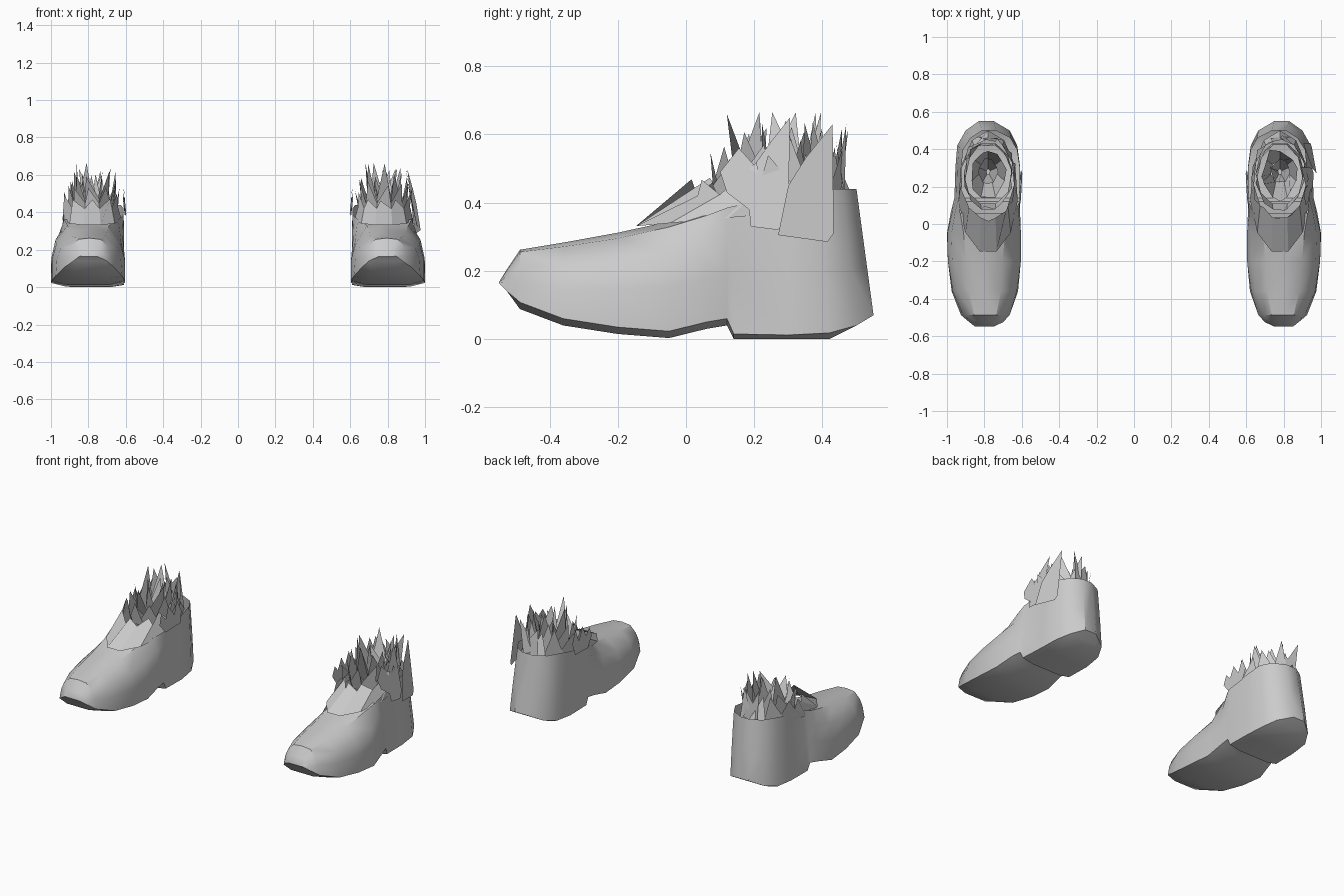
import bpy, bmesh, math, random

if "Cube" in bpy.data.objects:
    bpy.data.objects.remove(bpy.data.objects["Cube"])

grey = bpy.data.materials.new("soft grey")
grey.diffuse_color = (0.6, 0.6, 0.6, 1)
grey.use_nodes = True
grey.node_tree.nodes["Principled BSDF"].inputs["Base Color"].default_value = grey.diffuse_color


def add_object(name, verts, faces, mirror, angle=35):
    """Make a mesh on the right foot, or mirrored onto the left foot."""
    s = -1 if mirror else 1
    me = bpy.data.meshes.new(name)
    me.from_pydata([(s * x, y, z) for x, y, z in verts], [], faces)
    bm = bmesh.new()
    bm.from_mesh(me)
    bmesh.ops.recalc_face_normals(bm, faces=bm.faces)
    bm.to_mesh(me)
    bm.free()
    me.materials.append(grey)
    ob = bpy.data.objects.new(name, me)
    bpy.context.collection.objects.link(ob)
    bpy.ops.object.select_all(action='DESELECT')
    bpy.context.view_layer.objects.active = ob
    ob.select_set(True)
    bpy.ops.object.shade_smooth_by_angle(angle=math.radians(angle))
    return ob


# Cross-sections along the shoe: y, inner x, outer x, sole z, top z
SECTIONS = [
    (-.548, .75, .85, .163, .168), (-.525, .70, .88, .14, .205),
    (-.487, .665, .925, .108, .262), (-.36, .62, .975, .06, .283),
    (-.20, .605, .995, .035, .312), (-.05, .605, 1.0, .023, .345),
    (.06, .61, .98, .05, .368), (.12, .61, .965, .06, .385),
    (.14, .61, .96, .015, .39), (.30, .61, .955, .012, .42),
    (.42, .625, .945, .018, .44), (.50, .665, .90, .04, .44),
    (.55, .75, .83, .07, .44)]
TOE = [(1, 0), (.9, .4), (.74, .7), (.45, .96), (0, 1)]
INSTEP = [(1, 0), (1, .4), (.88, .7), (.5, .94), (0, 1)]
ANKLE = [(1, 0), (.975, .4), (.935, .75), (.9, 1), (0, 1)]


def mix(p, q, t):
    return [((1 - t) * a + t * c, (1 - t) * b + t * d)
            for (a, b), (c, d) in zip(p, q)]


def shoe_body(side, mirror):
    verts, faces = [], []
    for y, x0, x1, zb, zt in SECTIONS:
        t = min(1, max(0, (y + .08) / .2))
        front = mix(TOE, INSTEP, min(1, max(0, (y + .52) / .25)))
        half = mix(front, ANKLE, t)
        arch = [(-u, v) for u, v in half] + [(u, v) for u, v in half[-2::-1]]
        for u, v in arch:
            lean = -.05 * v * max(0, (y - .3) / .25)   # heel leans forward
            shift = -.015 * t * v                      # ankle sits inward
            verts.append(((x0 + x1) / 2 + shift + u * (x1 - x0) / 2,
                          y + lean, zb + v * (zt - zb)))
    n = 9
    for i in range(len(SECTIONS) - 1):
        for j in range(n - 1):
            # leave the ankle open on top
            if SECTIONS[i][0] >= .05 and j in (3, 4):
                continue
            a = i * n + j
            faces.append((a, a + 1, a + n + 1, a + n))
    last = (len(SECTIONS) - 1) * n
    faces.append(tuple(range(n)))
    faces.append(tuple(last + j for j in (0, 1, 2, 3, 5, 6, 7, 8)))
    add_object(side + "_shoe_body", verts, faces, mirror)
    # sole, bulging slightly downwards, sharing the section outline
    sv, sf = [], []
    for y, x0, x1, zb, zt in SECTIONS:
        drop = min(.02, zb) if -.5 < y < .5 else 0
        sv += [(x0, y, zb), (x0 + .2 * (x1 - x0), y, zb - drop),
               (x1 - .2 * (x1 - x0), y, zb - drop), (x1, y, zb)]
    for i in range(len(SECTIONS) - 1):
        for j in range(3):
            a = i * 4 + j
            sf.append((a, a + 4, a + 5, a + 1))
    add_object(side + "_sole", sv, sf, mirror)


def fur_band(name, mirror, rng, spikes, base, top, height, front=1):
    """Zigzag crown: base / top = (centre y, rx, ry, front z, back z)."""
    verts, faces = [], []

    def ring(spec, a):
        cy, rx, ry, zf, zb = spec
        k = (1 + math.sin(a)) / 2
        return [.78 + rx * math.cos(a), cy + ry * math.sin(a), zf + (zb - zf) * k]

    for i in range(spikes):
        a0, a1 = (-math.pi / 2 + 2 * math.pi * (i + d) / spikes for d in (-.5, .5))
        b0, b1, t0, t1 = ring(base, a0), ring(base, a1), ring(top, a0), ring(top, a1)
        tip = ring(top, a0 + (a1 - a0) * rng.uniform(.1, .9))
        grow = rng.uniform(.65, 1.1) * height
        back = (1 + math.sin((a0 + a1) / 2)) / 2
        tip[0] += (tip[0] - .78) * .1
        tip[1] += .03 * rng.uniform(-.5, 1)
        tip[2] = min(.665, tip[2] + grow * (front + (1 - front) * back))
        k = len(verts)
        verts += [b0, b1, t1, tip, t0]
        faces.append((k, k + 1, k + 2, k + 3, k + 4))
    add_object(name, verts, faces, mirror, 20)


def fur_panel(name, mirror, x, lean, bow, outline):
    """Loose side tuft; leans with height and curves along its length."""
    verts = [(x + lean * (z - .3) + bow * abs(y - .27), y, z) for y, z in outline]
    add_object(name, verts, [tuple(range(len(verts)))], mirror)


for side, mirror, seed in (("right", False, 4), ("left", True, 9)):
    rng = random.Random(seed)
    shoe_body(side, mirror)
    # fur from the outside of the collar to the middle of the opening
    fur_band(side + "_outer_fur", mirror, rng, 11, (.17, .16, .33, .33, .39),
             (.24, .14, .215, .42, .44), .17, front=.35)
    fur_band(side + "_middle_fur", mirror, rng, 10, (.27, .13, .17, .39, .40),
             (.25, .12, .18, .45, .46), .18, front=.6)
    fur_band(side + "_inner_fur", mirror, rng, 7, (.28, .05, .06, .38, .38),
             (.26, .09, .13, .47, .48), .18)
    fur_band(side + "_core_fur", mirror, rng, 5, (.28, .01, .015, .38, .38),
             (.28, .05, .07, .46, .47), .16)
    # loose side tufts
    fur_panel(side + "_inner_tuft", mirror, .59, .08, .06,
              [(.08, .44), (.13, .38), (.27, .39), (.29, .46), (.25, .54),
               (.22, .46), (.17, .53), (.14, .46), (.10, .5)])
    if not mirror:
        fur_panel("outer_front_tuft", mirror, .965, -.2, -.05,
                  [(.10, .49), (.12, .43), (.185, .38), (.19, .33),
                   (.27, .32), (.30, .36), (.305, .65), (.25, .58), (.2, .51),
                   (.155, .56)])
        fur_panel("outer_rear_tuft", mirror, .977, -.12, -.2,
                  [(.27, .305), (.415, .285), (.433, .31), (.43, .63),
                   (.35, .53), (.30, .45)])
    # tall spike at the heel
    add_object(side + "_heel_tuft", [(.73, .46, .42), (.83, .465, .42),
                                     (.85, .47, .63), (.79, .45, .52), (.74, .44, .58)],
               [(0, 1, 2, 3, 4)], mirror)
